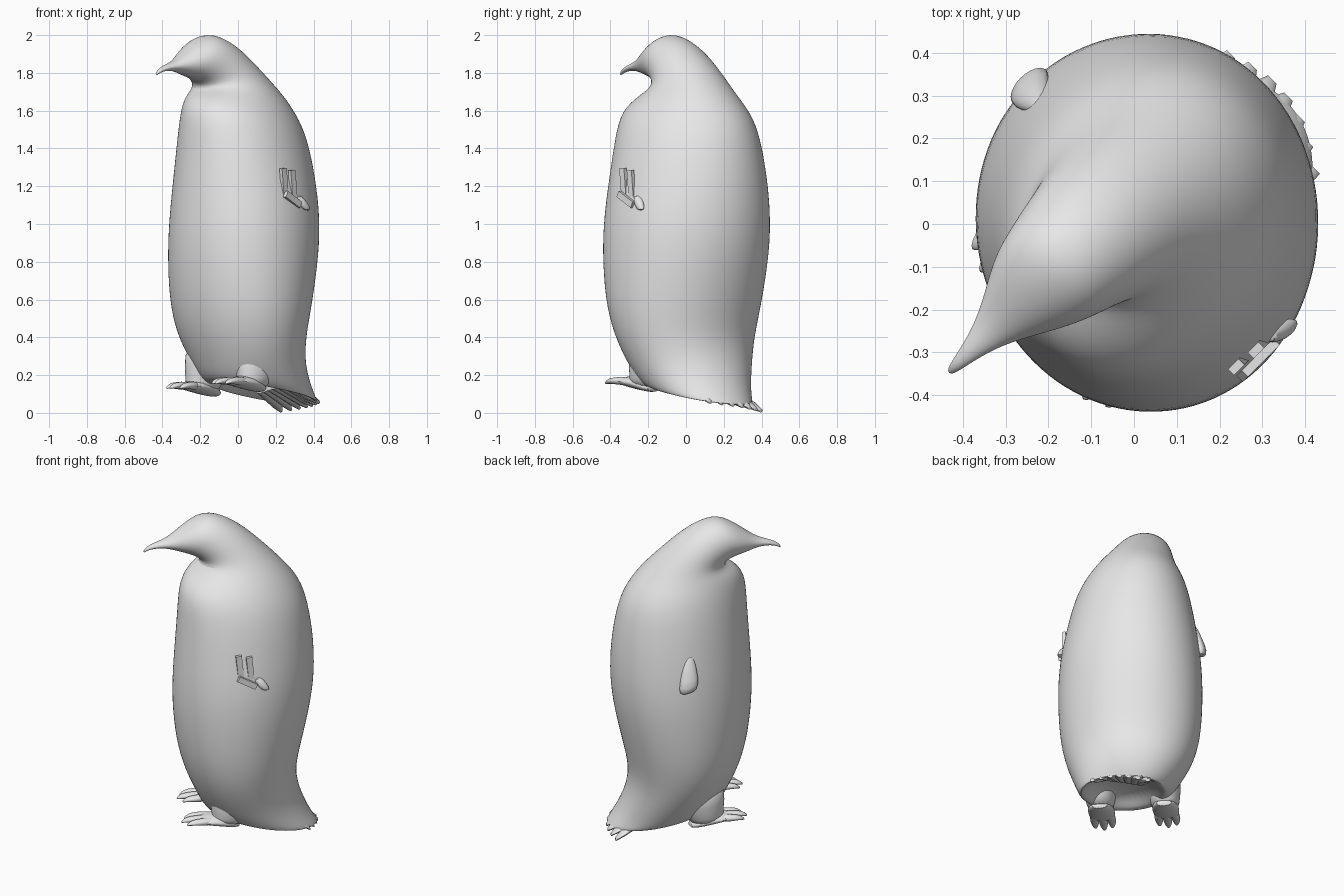
import bpy, bmesh, math
from mathutils import Matrix, Vector

cube = bpy.data.objects.get("Cube")
if cube:
    bpy.data.objects.remove(cube, do_unlink=True)

grey = bpy.data.materials.new("plain_grey")
grey.use_nodes = True
grey.diffuse_color = (0.8, 0.8, 0.8, 1)
grey.node_tree.nodes["Principled BSDF"].inputs["Base Color"].default_value = (0.8, 0.8, 0.8, 1)

# Bird frame (forward, side, up) turned into world axes: it faces the corner between -x and -y
R = math.sqrt(0.5)
TURN = Matrix(((-R, R, 0), (-R, -R, 0), (0, 0, 1)))


def finish(name, bm, smooth_angle, subdivide=0):
    bmesh.ops.recalc_face_normals(bm, faces=bm.faces)
    mesh = bpy.data.meshes.new(name)
    bm.to_mesh(mesh)
    bm.free()
    mesh.materials.append(grey)
    obj = bpy.data.objects.new(name, mesh)
    bpy.context.collection.objects.link(obj)
    if subdivide:
        mod = obj.modifiers.new("smooth_form", "SUBSURF")
        mod.levels = mod.render_levels = subdivide
    bpy.ops.object.select_all(action="DESELECT")
    obj.select_set(True)
    bpy.context.view_layer.objects.active = obj
    bpy.ops.object.shade_smooth_by_angle(angle=math.radians(smooth_angle))
    return obj


def loft(name, rings, segments, subdivide=0, shear=0):
    """Each ring: front point, back point (forward, up), half width, side offset."""
    bm = bmesh.new()
    loops = []
    for fa, fz, ba, bz, half, side in rings:
        twist = shear if fz > 0.25 and bz < 1.6 else 0
        loop = []
        for i in range(segments):
            t = math.tau * i / segments
            c, s = math.cos(t) / 2, math.sin(t)
            da = (fa - ba) * c
            p = Vector(((fa + ba) / 2 + da, side + half * s + twist * da, (fz + bz) / 2 + (fz - bz) * c))
            loop.append(bm.verts.new(TURN @ p))
        loops.append(loop)
    for low, high in zip(loops, loops[1:]):
        for i in range(segments):
            j = (i + 1) % segments
            bm.faces.new((low[i], low[j], high[j], high[i]))
    bm.faces.new(loops[0])
    bm.faces.new(loops[-1])
    return finish(name, bm, 60, subdivide)


def plate(name, center, size, lean=0):
    bm = bmesh.new()
    place = TURN.to_4x4() @ Matrix.Translation(center) @ Matrix.Rotation(lean, 4, "Y")
    bmesh.ops.create_cube(bm, size=1, matrix=place @ Matrix.Diagonal((*size, 1)))
    return finish(name, bm, 30)


# Body, neck, head and beak swept as one skin, from the hollow underside to the beak tip
loft("body", [
    (.04, .23, -.30, .16, .13, .05),
    (.13, .17, -.43, .055, .22, .05),
    (.16, .16, -.472, .03, .25, .05),
    (.21, .18, -.42, .10, .28, .04),
    (.26, .28, -.355, .25, .33, .025),
    (.325, .42, -.335, .40, .385, .02),
    (.375, .60, -.375, .57, .42, .02),
    (.40, .85, -.44, .85, .43, .02),
    (.395, 1.05, -.455, 1.05, .418, .02),
    (.38, 1.25, -.445, 1.25, .385, .015),
    (.365, 1.46, -.41, 1.46, .342, .01),
    (.355, 1.60, -.36, 1.58, .295, 0),
    (.29, 1.68, -.27, 1.69, .235, -.02),
    (.205, 1.715, -.15, 1.81, .19, -.04),
    (.24, 1.755, -.01, 1.94, .165, -.05),
    (.285, 1.77, .15, 2.018, .14, -.055),
    (.32, 1.78, .25, 1.98, .115, -.06),
    (.36, 1.793, .335, 1.92, .08, -.06),
    (.42, 1.81, .405, 1.868, .045, -.06),
    (.48, 1.812, .47, 1.848, .025, -.06),
    (.53, 1.80, .53, 1.825, .014, -.06),
    (.55, 1.785, .553, 1.797, .006, -.06),
], 28, subdivide=2, shear=0.1)

# Short fan of tail feathers, slightly lower on one side
FEATHERS = 7
for i in range(FEATHERS):
    f = i / (FEATHERS - 1)
    root, tip = -0.06 + 0.2 * f, -0.12 + 0.33 * f
    reach = -0.44 + 0.05 * f - 0.05 * math.sin(math.pi * f)
    drop = 0.002 + 0.045 * f
    loft(f"tail_feather_{i + 1}", [
        (-.22, .10 + drop, -.22, .14 + drop, .03, root),
        (reach + .05, .02 + drop, reach + .05, .06 + drop, .04, (root + tip * 2) / 3),
        (reach, drop, reach, .02 + drop, .014, tip),
    ], 8)

# Legs and three-toed feet
for label, side, lift, shift in (("left", 0.205, 0.025, 0.02), ("right", -0.175, 0.0, -0.02)):
    loft(label + "_leg", [
        (.21, .38, -.12, .34, .12, side * .9),
        (.20, .24, -.06, .20, .10, side * .97),
        (.19, .17 + lift, -.02, .14 + lift, .085, side),
        (.20, .12 + lift, 0, .10 + lift, .075, side),
    ], 16, subdivide=1)
    loft(label + "_foot", [
        (shift, .08 + lift, shift, .12 + lift, .05, side),
        (.08 + shift, .09 + lift, .08 + shift, .165 + lift, .08, side),
        (.18 + shift, .11 + lift, .17 + shift, .175 + lift, .08, side),
        (.25 + shift, .125 + lift, .25 + shift, .16 + lift, .075, side),
    ], 16, subdivide=1)
    for n, spread in enumerate((-1, 0, 1)):
        a = 0.325 - 0.025 * abs(spread) + shift
        b = side + 0.05 * spread
        loft(f"{label}_toe_{n + 1}", [
            (.17, .115 + lift, .17, .17 + lift, .03, side + .04 * spread),
            (a - .05, .125 + lift, a - .05, .165 + lift, .029, b),
            (a, .13 + lift, a, .16 + lift, .024, b),
            (a + .03, .125 + lift, a + .03, .135 + lift, .006, b),
        ], 10, subdivide=1)

# Right flipper: short sleeve flaring out of the side
loft("right_flipper", [
    (-.02, 1.28, -.06, 1.28, .02, -.345),
    (.0, 1.19, -.09, 1.19, .025, -.375),
    (.01, 1.10, -.12, 1.07, .035, -.405),
    (-.02, 1.06, -.10, 1.04, .02, -.40),
], 12, subdivide=1)

# Left flipper: two loose strips and a hooked end
plate("left_flipper_strip_front", (.06, .405, 1.22), (.035, .02, .15), 0.1)
plate("left_flipper_strip_back", (.0, .41, 1.215), (.035, .02, .14), 0.1)
plate("left_flipper_fold", (.02, .43, 1.13), (.12, .02, .035), -0.5)
loft("left_flipper_tip", [
    (-.01, 1.15, -.06, 1.16, .025, .40),
    (-.04, 1.10, -.10, 1.11, .025, .42),
    (-.07, 1.07, -.12, 1.07, .012, .43),
], 10, subdivide=1)
